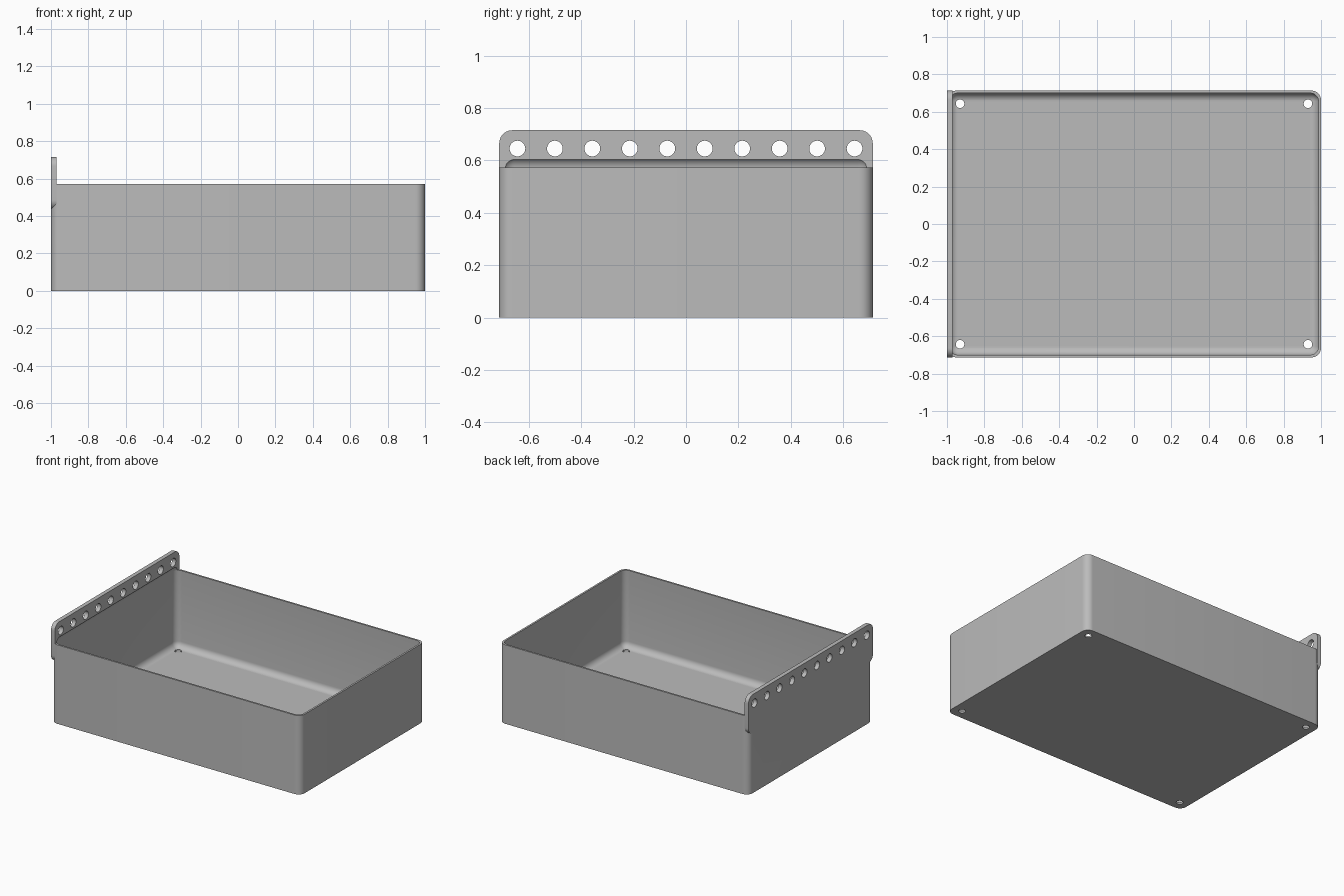
import bpy, bmesh, math
from mathutils import Matrix

cube = bpy.data.objects.get("Cube")
if cube:
    bpy.data.objects.remove(cube, do_unlink=True)

grey = bpy.data.materials.new("plain grey")
grey.use_nodes = True
colour = (0.5, 0.5, 0.5, 1)
grey.diffuse_color = colour
grey.node_tree.nodes["Principled BSDF"].inputs["Base Color"].default_value = colour

HALF_Y, CORNER, WALL = 0.713, 0.05, 0.013


def finish(name, bm):
    mesh = bpy.data.meshes.new(name)
    bm.to_mesh(mesh)
    bm.free()
    mesh.materials.append(grey)
    obj = bpy.data.objects.new(name, mesh)
    bpy.context.collection.objects.link(obj)
    return obj


def rounded_box(name, low, high, radius, axes):
    """Box whose edges parallel to the given axes are rounded."""
    bm = bmesh.new()
    bmesh.ops.create_cube(bm, size=1)
    for v in bm.verts:
        for i in range(3):
            v.co[i] = low[i] if v.co[i] < 0 else high[i]
    edges = [e for e in bm.edges
             if any(abs(e.verts[0].co[i] - e.verts[1].co[i]) > 1e-5 for i in axes)]
    bmesh.ops.bevel(bm, geom=edges, offset=radius, segments=10, profile=0.5,
                    affect='EDGES')
    return finish(name, bm)


def drills(name, centres, radius, depth, rotation=Matrix()):
    bm = bmesh.new()
    for c in centres:
        bmesh.ops.create_cone(bm, cap_ends=True, segments=40, radius1=radius,
                              radius2=radius, depth=depth,
                              matrix=Matrix.Translation(c) @ rotation)
    return finish(name, bm)


def combine(target, tool, operation):
    mod = target.modifiers.new(tool.name, 'BOOLEAN')
    mod.operation, mod.solver, mod.object = operation, 'EXACT', tool
    bpy.context.view_layer.objects.active = target
    bpy.ops.object.modifier_apply(modifier=mod.name)
    bpy.data.objects.remove(tool, do_unlink=True)


# Tray block and the hanging rail on its right side
tray = rounded_box("tray_with_rail", (-1, -HALF_Y, 0), (1, HALF_Y, 0.572), CORNER, [2])
rail = rounded_box("rail", (-1, -HALF_Y, 0.435), (-0.97, HALF_Y, 0.715), CORNER, [0])
combine(tray, rail, 'UNION')

# Hollow with soft edges that also undercuts the rail
hollow = rounded_box("hollow", (WALL - 1, WALL - HALF_Y, WALL),
                     (1 - WALL, HALF_Y - WALL, 0.613), 0.045, [0, 1, 2])
combine(tray, hollow, 'DIFFERENCE')

# Row of rail holes and a drain hole in each floor corner
row = [(-0.985, (i - 4.5) * 0.143, 0.645) for i in range(10)]
combine(tray, drills("rail_holes", row, 0.03, 0.1, Matrix.Rotation(math.pi / 2, 4, 'Y')),
        'DIFFERENCE')
corners = [(x, y, 0) for x in (-0.93, 0.93) for y in (-0.643, 0.643)]
combine(tray, drills("drain_holes", corners, 0.023, 0.2), 'DIFFERENCE')

bpy.ops.object.select_all(action='DESELECT')
tray.select_set(True)
bpy.context.view_layer.objects.active = tray
bpy.ops.object.shade_smooth_by_angle(angle=math.radians(30))
